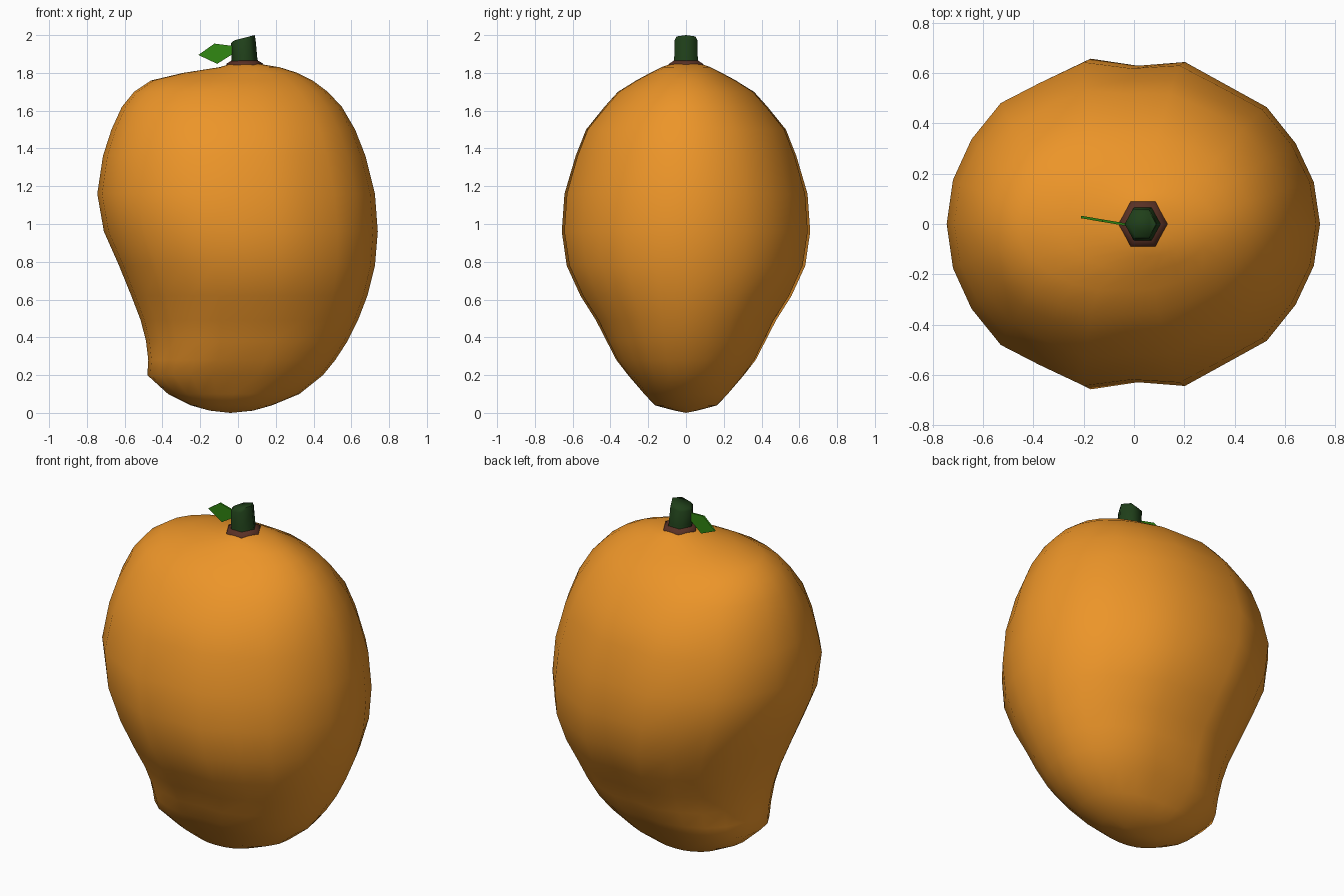
import bpy, bmesh, math

if "Cube" in bpy.data.objects:
    bpy.data.objects.remove(bpy.data.objects["Cube"])


def material(name, rgb):
    m = bpy.data.materials.new(name)
    m.diffuse_color = (*rgb, 1)
    m.use_nodes = True
    m.node_tree.nodes["Principled BSDF"].inputs["Base Color"].default_value = m.diffuse_color
    return m


def finish(bm, name, mat, angle):
    bmesh.ops.recalc_face_normals(bm, faces=bm.faces[:])
    me = bpy.data.meshes.new(name)
    bm.to_mesh(me)
    bm.free()
    me.materials.append(mat)
    ob = bpy.data.objects.new(name, me)
    bpy.context.collection.objects.link(ob)
    bpy.ops.object.select_all(action='DESELECT')
    ob.select_set(True)
    bpy.context.view_layer.objects.active = ob
    bpy.ops.object.shade_smooth_by_angle(angle=math.radians(angle))
    return ob


def loft(bm, rings):
    loops = [[bm.verts.new(p) for p in r] for r in rings]
    n = len(loops[0])
    for a, b in zip(loops, loops[1:]):
        for i in range(n):
            j = (i + 1) % n
            bm.faces.new((a[i], a[j], b[j], b[i]))
    return loops


orange = material("mango_skin", (0.84, 0.30, 0.022))
green = material("stem_green", (0.014, 0.05, 0.01))
brown = material("calyx_brown", (0.10, 0.03, 0.018))
leaf_green = material("leaf_green", (0.03, 0.24, 0.006))

# Fruit: z, left x, right x, half depth, fullness of the beak side and right side
SECTIONS = [
    (0.012, -0.15, 0.08, 0.06, 0, 0), (0.04, -0.25, 0.18, 0.165, 0.05, 0.05),
    (0.10, -0.37, 0.325, 0.22, 0.15, 0.15), (0.20, -0.48, 0.45, 0.302, 0.20, 0.14),
    (0.28, -0.475, 0.515, 0.36, 0.18, 0.10), (0.38, -0.487, 0.58, 0.41, 0.16, 0.06),
    (0.49, -0.515, 0.635, 0.465, 0.14, 0.02), (0.62, -0.565, 0.685, 0.548, 0.10, 0),
    (0.78, -0.63, 0.725, 0.618, 0.09, 0), (0.96, -0.71, 0.74, 0.642, 0.08, 0),
    (1.16, -0.745, 0.725, 0.63, 0.08, 0), (1.36, -0.715, 0.675, 0.577, 0.07, 0),
    (1.50, -0.67, 0.62, 0.525, 0.07, 0), (1.62, -0.615, 0.55, 0.43, 0.08, 0),
    (1.70, -0.55, 0.475, 0.36, 0.08, 0), (1.76, -0.46, 0.395, 0.265, 0.06, 0),
    (1.80, -0.29, 0.315, 0.19, 0, 0), (1.83, -0.10, 0.22, 0.13, 0, 0),
    (1.85, -0.03, 0.10, 0.075, 0, 0)]
RIDGE = {90: 0.98, 75: 1.04, 60: 0.985, 45: 1.025}   # soft lengthwise ridges


def section(z, left, right, depth, full, full_right):
    pts = []
    amount = max(0, 1 - abs(z - 1.0) / 0.8) ** 0.5
    for k in range(24):
        deg = k * 15
        a = math.radians(deg)
        c, s = math.cos(a), math.sin(a)
        fold = abs(90 - abs(90 - deg % 180))
        ridge = 1 + (RIDGE.get(fold, 1) - 1) * amount
        y = depth * s * ridge * (1 + full * max(0, -c) + full_right * max(0, c))
        pts.append(((left + right) / 2 + (right - left) / 2 * c, y, z))
    return pts


bm = bmesh.new()
loops = loft(bm, [section(*s) for s in SECTIONS])
for loop, tip in ((loops[0], (-0.04, 0, 0)), (loops[-1], (0.035, 0, 1.855))):
    v = bm.verts.new(tip)
    for i in range(24):
        bm.faces.new((loop[i], loop[(i + 1) % 24], v))
finish(bm, "fruit", orange, 75)


def hexagon(x, z, r, tilt=0.0):
    return [(x + r * math.cos(a), r * 1.06 * math.sin(a), z + tilt * math.cos(a))
            for a in (math.radians(60 * i) for i in range(6))]


# Calyx and stem: six-sided lofts
def hex_part(name, rings, mat):
    bm = bmesh.new()
    loops = loft(bm, [hexagon(*r) for r in rings])
    bm.faces.new(loops[0])
    bm.faces.new(loops[-1])
    finish(bm, name, mat, 65)


hex_part("calyx", [(0.036, 1.842, 0.098), (0.036, 1.850, 0.096), (0.036, 1.866, 0.068)], brown)
hex_part("stem", [(0.036, 1.84, 0.075), (0.034, 1.88, 0.068),
                  (0.028, 1.968, 0.065, 0.010), (0.034, 1.986, 0.054, 0.014)], green)

# Leaf: thin pointed blade beside the stem
bm = bmesh.new()
outline = [(-0.21, 1.895), (-0.125, 1.955), (-0.03, 1.943),
           (0.01, 1.93), (-0.02, 1.905), (-0.11, 1.848)]
rings = [[(x, -0.008 - 0.17 * x + o, z) for x, z in outline] for o in (-0.005, 0.005)]
loops = loft(bm, rings)
bm.faces.new(loops[0])
bm.faces.new(loops[1])
finish(bm, "leaf", leaf_green, 30)
